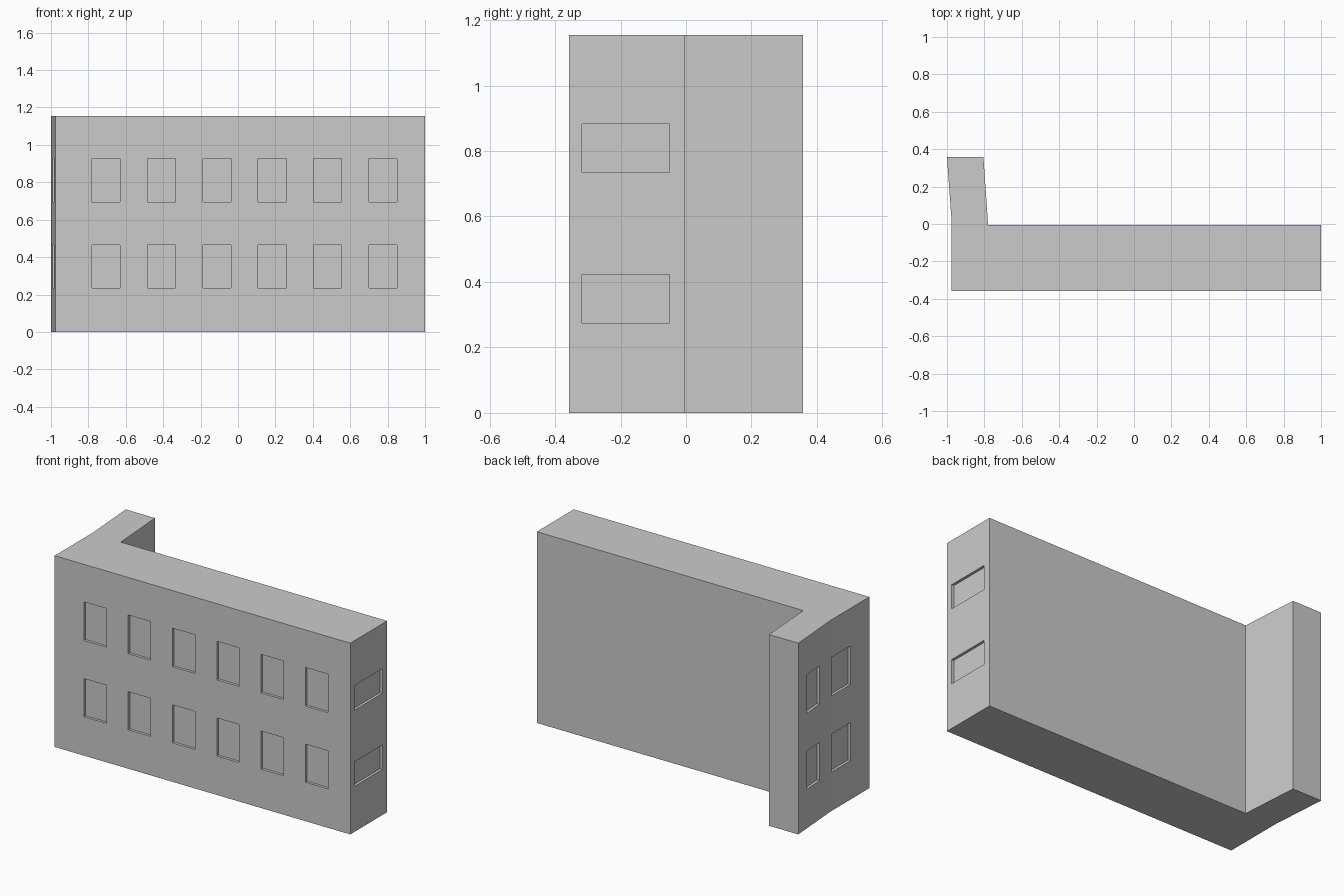
import bpy, bmesh
from mathutils import Vector, Matrix
from math import atan2

if "Cube" in bpy.data.objects:
    bpy.data.objects.remove(bpy.data.objects["Cube"])

HEIGHT, DEPTH = 1.155, 0.016
KINK, TIP = Vector((-0.975, 0.012)), Vector((-1.0, 0.357))


def make_object(name, bm):
    bmesh.ops.recalc_face_normals(bm, faces=bm.faces)
    mesh = bpy.data.meshes.new(name)
    bm.to_mesh(mesh)
    bm.free()
    obj = bpy.data.objects.new(name, mesh)
    bpy.context.collection.objects.link(obj)
    return obj


def pocket(bm, p, q, z0, z1):
    """Box straddling the wall line p-q, used to recess one window."""
    p, q = Vector(p), Vector(q)
    d, mid = q - p, (p + q) / 2
    m = (Matrix.Translation((mid.x, mid.y, (z0 + z1) / 2))
         @ Matrix.Rotation(atan2(d.y, d.x), 4, 'Z')
         @ Matrix.Diagonal((d.length, 2 * DEPTH, z1 - z0, 1)))
    bmesh.ops.create_cube(bm, size=1, matrix=m)


# Building body: L-shaped plan with a slightly splayed rear wing
plan = [(-0.975, -0.357), (1, -0.357), (1, -0.005), (-0.78, -0.005),
        (-0.805, TIP.y), tuple(TIP), tuple(KINK)]
bm = bmesh.new()
base = bm.faces.new([bm.verts.new((x, y, 0)) for x, y in plan])
top = bmesh.ops.extrude_face_region(bm, geom=[base], use_keep_orig=True)
bmesh.ops.translate(bm, vec=(0, 0, HEIGHT),
                    verts=[v for v in top["geom"] if isinstance(v, bmesh.types.BMVert)])
building = make_object("building", bm)

bm = bmesh.new()
wing = lambda y: KINK.lerp(TIP, (y - KINK.y) / (TIP.y - KINK.y))
for z0, z1 in ((0.235, 0.465), (0.695, 0.928)):
    # Front windows
    for i in range(6):
        x = -0.78 + i * 0.296
        pocket(bm, (x, -0.357), (x + 0.15, -0.357), z0, z1)
    # Left side windows, one on the main block and one on the wing
    pocket(bm, (-0.975, -0.178), (-0.975, 0.004), z0, z1)
    pocket(bm, wing(0.13), wing(0.262), z0, z1)
# Right side windows
for z0 in (0.275, 0.735):
    pocket(bm, (1, -0.318), (1, -0.05), z0, z0 + 0.148)
cutter = make_object("window_cutter", bm)
cutter.hide_render = True

# Carve the window recesses
mod = building.modifiers.new("windows", 'BOOLEAN')
mod.operation, mod.solver, mod.object = 'DIFFERENCE', 'EXACT', cutter
bpy.context.view_layer.objects.active = building
bpy.ops.object.modifier_apply(modifier=mod.name)
bpy.data.objects.remove(cutter)
